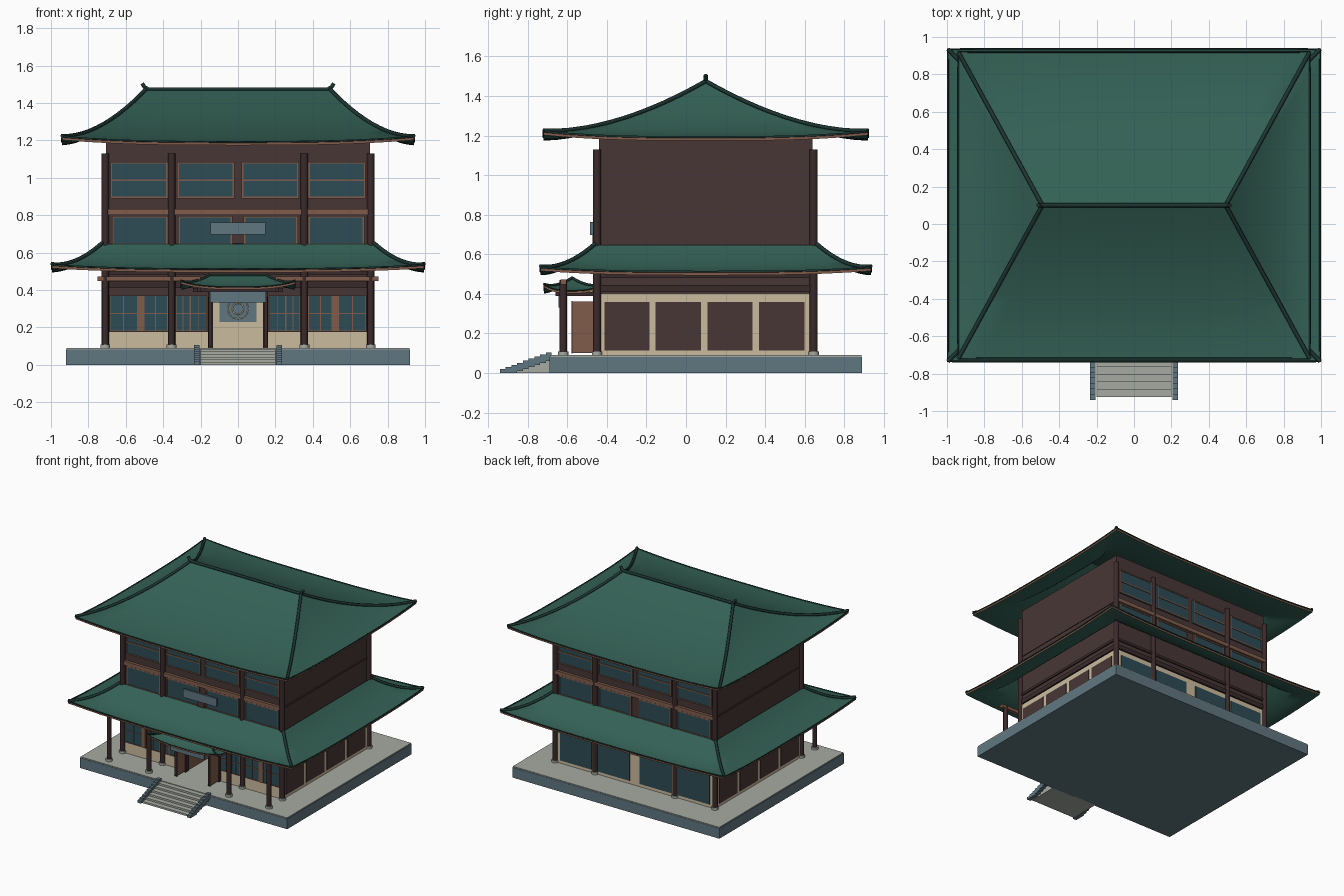
import bpy, bmesh, math
from mathutils import Matrix, Vector

if "Cube" in bpy.data.objects:
    bpy.data.objects.remove(bpy.data.objects["Cube"])


def material(name, r, g, b):
    m = bpy.data.materials.new(name)
    m.use_nodes = True
    m.diffuse_color = (r, g, b, 1)
    m.node_tree.nodes["Principled BSDF"].inputs["Base Color"].default_value = (r, g, b, 1)
    return m


TILE = material("green roof tile", .034, .12, .092)
RIB = material("dark green ridge", .012, .036, .031)
WALL = material("dark brown wall", .066, .037, .037)
POST = material("deep brown timber", .042, .023, .024)
TRIM = material("brown trim", .22, .108, .07)
GLASS = material("teal window", .027, .072, .092)
CREAM = material("cream plaster", .6, .5, .34)
SLATE = material("blue grey stone", .118, .185, .218)
STONE = material("pale stone", .38, .41, .36)

CY = .1            # building centre in y
HW, HD = .705, .54  # wall half width and half depth
FRONT, BACK = CY - HD, CY + HD
COLS = (-.71, -.355, .355, .71)


def finish(name, bm, *mats):
    me = bpy.data.meshes.new(name)
    bmesh.ops.recalc_face_normals(bm, faces=bm.faces)
    bm.to_mesh(me)
    bm.free()
    ob = bpy.data.objects.new(name, me)
    bpy.context.collection.objects.link(ob)
    for m in mats:
        me.materials.append(m)
    return ob


def smooth(ob):
    bpy.ops.object.select_all(action='DESELECT')
    ob.select_set(True)
    bpy.context.view_layer.objects.active = ob
    bpy.ops.object.shade_smooth_by_angle(angle=math.radians(35))


def boxes(name, mat, *spans):
    """Each span is (x0, x1, y0, y1, z0, z1)."""
    bm = bmesh.new()
    for x0, x1, y0, y1, z0, z1 in spans:
        mid = Matrix.Translation(((x0 + x1) / 2, (y0 + y1) / 2, (z0 + z1) / 2))
        size = Matrix.Diagonal((abs(x1 - x0), abs(y1 - y0), z1 - z0, 1))
        bmesh.ops.create_cube(bm, size=1, matrix=mid @ size)
    return finish(name, bm, mat)


def cylinders(name, mat, spots, r, z0, z1):
    bm = bmesh.new()
    for x, y in spots:
        bmesh.ops.create_cone(bm, cap_ends=True, segments=16, radius1=r, radius2=r, depth=z1 - z0,
                              matrix=Matrix.Translation((x, y, (z0 + z1) / 2)))
    smooth(finish(name, bm, mat))


def tube(name, mat, lines, r, cyclic=False):
    cu = bpy.data.curves.new(name, 'CURVE')
    cu.dimensions = '3D'
    cu.bevel_depth, cu.bevel_resolution, cu.use_fill_caps = r, 1, True
    for pts in lines:
        sp = cu.splines.new('POLY')
        sp.points.add(len(pts) - 1)
        for p, co in zip(sp.points, pts):
            p.co = (*co, 1)
        sp.use_cyclic_u = cyclic
    cu.materials.append(mat)
    ob = bpy.data.objects.new(name, cu)
    bpy.context.collection.objects.link(ob)


def roof(name, cy, outer, inner, z0, rise, power, lift, drop, rib):
    """Flared hip roof: concave slopes, raised corners, trim fascia and hip ribs."""
    corners = [(-1, -1), (1, -1), (1, 1), (-1, 1)]
    n, steps = 14, 12

    def point(k, s, t, dz=0):
        a, b = Vector(corners[k]), Vector(corners[(k + 1) % 4])
        p = a.lerp(b, (s + 1) / 2)
        x = p.x * (outer[0] + (inner[0] - outer[0]) * t)
        y = p.y * (outer[1] + (inner[1] - outer[1]) * t)
        z = z0 + rise * t ** power + lift * abs(s) ** 3 * (1 - t) ** 2
        return Vector((x, cy + y, z + dz))

    def ring(t, dz=0):
        return [point(k, -1 + 2 * i / n, t, dz) for k in range(4) for i in range(n)]

    ts = [i / steps for i in range(steps + 1)]
    bm = bmesh.new()
    rings = [ring(t, -drop) for t in reversed(ts)] + [ring(t) for t in ts]
    rows = [[bm.verts.new(p) for p in r] for r in rings]
    for j in range(len(rows) - 1):
        for i in range(4 * n):
            q = (i + 1) % (4 * n)
            f = bm.faces.new((rows[j][i], rows[j][q], rows[j + 1][q], rows[j + 1][i]))
            f.material_index = 1 if j == steps else 0
    bmesh.ops.remove_doubles(bm, verts=bm.verts, dist=.0001)
    smooth(finish(name, bm, TILE, TRIM))
    hips = [[point(k, -1, t, rib * .5) for t in ts] for k in range(4)]
    tube(name + "_hip_ribs", RIB, hips, rib)
    tube(name + "_eave_rim", RIB, [ring(0)], rib * .5, True)


# Roofs
roof("upper_roof", CY, (.94, .82), (.49, 0), 1.192, .278, 1.7, .028, .018, .011)
roof("lower_roof", CY, (.995, .835), (.725, .56), .512, .135, 1.8, .022, .018, .011)
roof("porch_roof", -.575, (.305, .142), (.15, 0), .416, .062, 1.5, .03, .014, .007)
tip = [(.5, CY, 1.485), (.512, CY, 1.505)]
tube("main_ridge", RIB, [[(-x, y, z) for x, y, z in reversed(tip)] +
                         [(-.48, CY, 1.474), (.48, CY, 1.474)] + tip], .012)
tube("porch_ridge", RIB, [[(-.15, -.575, .48), (.15, -.575, .48)]], .008)

# Platform and steps
boxes("platform", SLATE, (-.92, .92, -.69, .89, 0, .082))
boxes("platform_paving", STONE, (-.917, .917, -.687, .887, .08, .09))
N = 6
boxes("steps", STONE, *[(-.2, .2, -.925 + .04 * i, -.68, .085 * i / N, .085 * (i + 1) / N)
                        for i in range(N)])
M = 9
boxes("step_rails", SLATE, *[(s * .205, s * .235, -.94 + .029 * i, -.94 + .029 * (i + 1),
                              max(0, .01 * i - .02), .02 + .0106 * i)
                             for i in range(M) for s in (-1, 1)])

# Walls, with a deep entrance opening in the ground storey
boxes("ground_walls", WALL, (-HW, -.15, FRONT, BACK, .09, .4), (.15, HW, FRONT, BACK, .09, .4),
      (-.15, .15, -.08, BACK, .09, .4))
boxes("upper_walls", WALL, (-HW, HW, FRONT, BACK, .39, 1.2))
boxes("wall_bands", POST, *[(-HW - .01, HW + .01, FRONT - .01, BACK + .01, z, z + h)
                            for z, h in ((.41, .035), (.48, .02))])
boxes("side_seams", WALL, *[(s * HW, s * (HW + .006), FRONT, BACK, .812, .824) for s in (-1, 1)])

# Cream plaster on front base, sides and back
boxes("plaster", CREAM, *[(s * .15, s * HW, FRONT - .006, FRONT, .09, .175) for s in (-1, 1)],
      *[(s * HW, s * (HW + .006), FRONT, BACK, .09, .4) for s in (-1, 1)],
      (-HW, HW, BACK, BACK + .006, .09, .4))
boxes("side_panels", WALL, *[(s * (HW + .004), s * (HW + .011), y, y + .228, .115, .36)
                             for s in (-1, 1) for y in (-.413, -.153, .108, .37)])

# Entrance: linings, back wall, emblem, jambs and open door leaves
boxes("entrance_linings", TRIM, *[(s * .143, s * .151, FRONT, -.08, .09, .395) for s in (-1, 1)])
boxes("entrance_back_wall", CREAM, (-.143, .143, -.09, -.081, .09, .395))
boxes("entrance_panel", SLATE, (-.1, .1, -.096, -.089, .23, .335))
for r, w in ((.054, .003), (.03, .004)):
    circle = [(r * math.cos(a * math.tau / 32), -.097, .3 + r * math.sin(a * math.tau / 32))
              for a in range(32)]
    tube("emblem_ring", CREAM, [circle], w, True)
boxes("door_jambs", POST, *[(s * .135, s * .16, FRONT - .03, FRONT + .01, .09, .395) for s in (-1, 1)])
boxes("door_leaves", TRIM, *[(s * .14, s * .156, -.575, -.465, .1, .362) for s in (-1, 1)])
boxes("door_leaf_edges", POST, *[(s * .138, s * .158, -.579, -.573, .098, .364) for s in (-1, 1)])

# Columns on stone bases
low = [(x, -.62) for x in COLS]
tall = [(x, y) for x in COLS for y in (FRONT - .01, BACK + .005)]
cylinders("porch_columns", POST, low, .018, .09, .47)
cylinders("tall_columns", POST, tall, .02, .09, 1.13)
cylinders("column_bases", STONE, low + tall, .026, .088, .108)
boxes("porch_beams", TRIM, *[(s * .2, s * .75, -.635, -.605, .448, .472) for s in (-1, 1)])
boxes("porch_roof_beams", POST, (-.24, .24, -.63, -.61, .39, .41),
      *[(s * .2, s * .22, -.66, FRONT, .39, .41) for s in (-1, 1)])


def windows(name, panes, z0, z1, y, side, bar=False, post=False, w=.009):
    """Glass plates with a trim frame; side is -1 at the front and 1 at the back."""
    frame = []
    for a, b in panes:
        d = (y, y + side * .014)
        frame += [(a, b, *d, z0, z0 + w), (a, b, *d, z1 - w, z1),
                  (a, a + w, *d, z0, z1), (b - w, b, *d, z0, z1)]
        m, h = (a + b) / 2, (z0 + z1) / 2
        if bar:
            frame.append((a, b, *d, h - w / 2, h + w / 2))
        if post:
            frame.append((m - w / 2, m + w / 2, *d, z0, z1))
    boxes(name + "_glass", GLASS, *[(a, b, y, y + side * .009, z0, z1) for a, b in panes])
    boxes(name + "_frames", TRIM, *frame)


def mirrored(*panes):
    return [p for a, b in panes for p in ((a, b), (-b, -a))]


# Upper storey windows and sill beam, front and back
for label, y, side in (("front", FRONT, -1), ("back", BACK, 1)):
    windows(label + "_upper_windows", mirrored((.02, .325), (.375, .682)), .89, 1.085, y, side, bar=True)
    windows(label + "_middle_windows", mirrored((.03, .32), (.375, .675)), .64, .797, y, side)
    boxes(label + "_sill_beam", TRIM, (-.7, .7, y, y + side * .022, .802, .832))

# Ground storey windows
windows("front_ground_windows", mirrored((.165, .255), (.255, .335), (.375, .505), (.535, .688)),
        .178, .372, FRONT, -1, bar=True, post=True, w=.005)
boxes("front_mullions", TRIM, *[(s * .505, s * .535, FRONT - .016, FRONT, .178, .372) for s in (-1, 1)])
boxes("back_ground_windows", GLASS, *[(a, b, BACK + .004, BACK + .012, .115, .362)
                                      for a, b in mirrored((.045, .33), (.385, .665))])

# Name boards without lettering
boxes("upper_board", SLATE, (-.148, .148, FRONT - .046, FRONT - .03, .697, .762))
boxes("upper_board_bracket", WALL, (-.03, .03, FRONT - .032, FRONT, .65, .74))
boxes("porch_board", SLATE, (-.15, .15, -.645, -.636, .332, .392))
